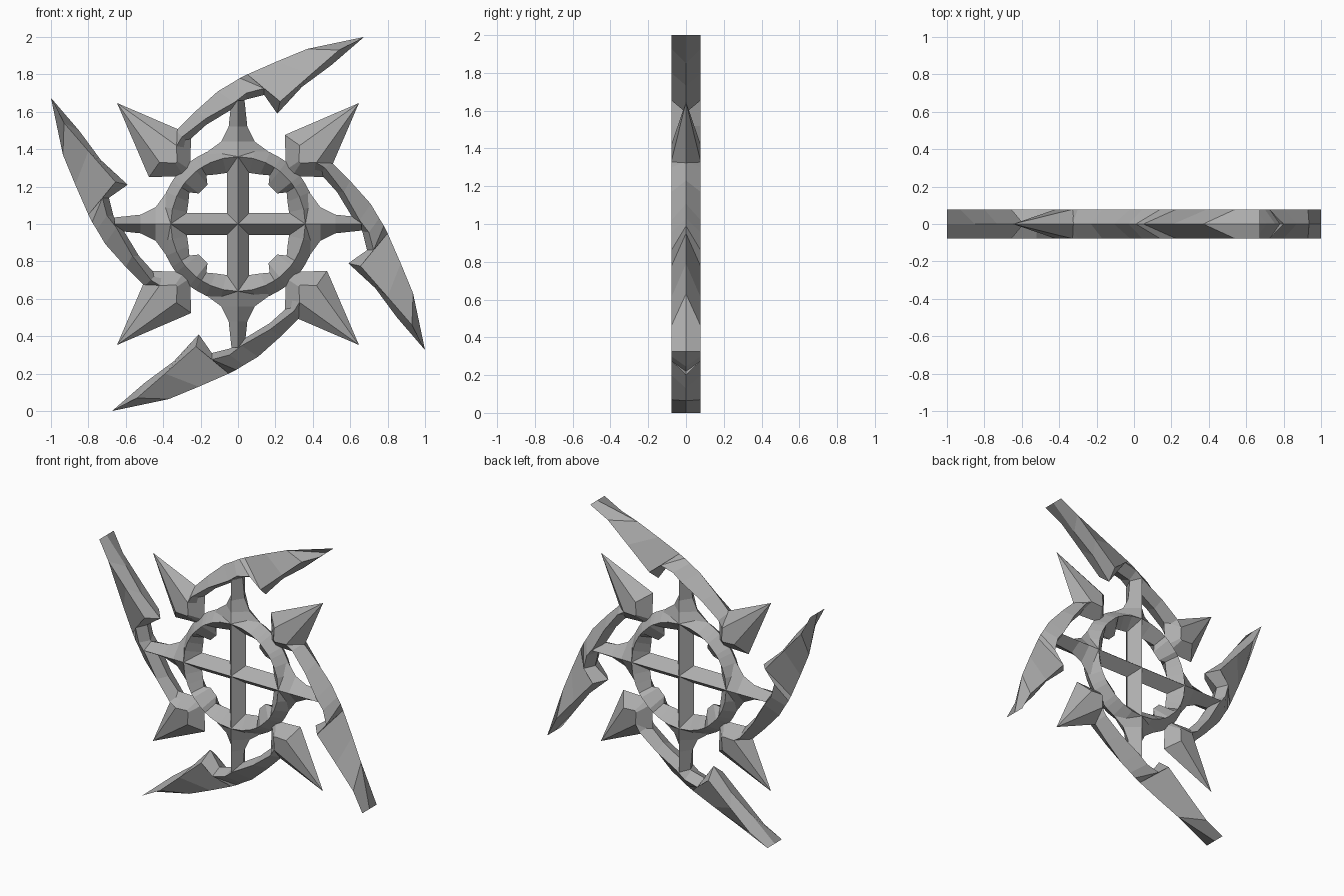
import bpy
import bmesh
from math import cos, sin, pi, radians

if "Cube" in bpy.data.objects:
    bpy.data.objects.remove(bpy.data.objects["Cube"])

DEPTH = 0.078   # half thickness at the ridges

steel = bpy.data.materials.new("grey_steel")
steel.use_nodes = True
grey = (0.42, 0.42, 0.42, 1)
steel.diffuse_color = grey
steel.node_tree.nodes["Principled BSDF"].inputs["Base Color"].default_value = grey


def place(point, y, turn):
    """Turn a flat (x, z) point about the hub and lift the hub to z = 1."""
    a = turn * pi / 2
    u, v = point
    return (u * cos(a) - v * sin(a), y, 1 + u * sin(a) + v * cos(a))


def finish(bm, name):
    bmesh.ops.remove_doubles(bm, verts=bm.verts, dist=0.0005)
    bmesh.ops.recalc_face_normals(bm, faces=bm.faces)
    mesh = bpy.data.meshes.new(name)
    bm.to_mesh(mesh)
    bm.free()
    mesh.materials.append(steel)
    obj = bpy.data.objects.new(name, mesh)
    bpy.context.collection.objects.link(obj)


def loft(name, sections, turn=0, closed=False):
    """Skin diamond sections, each given as (outer edge, ridge, inner edge)."""
    bm = bmesh.new()
    rings = []
    for outer, ridge, inner in sections:
        corners = ((outer, 0), (ridge, -DEPTH), (inner, 0), (ridge, DEPTH))
        rings.append([bm.verts.new(place(p, y, turn)) for p, y in corners])
    pairs = list(zip(rings, rings[1:]))
    if closed:
        pairs.append((rings[-1], rings[0]))
    else:
        bm.faces.new(rings[0])
        bm.faces.new(rings[-1])
    for a, b in pairs:
        for i in range(4):
            j = (i + 1) % 4
            bm.faces.new((a[i], a[j], b[j], b[i]))
    finish(bm, name)


def bevelled_plate(name, outline, crest, turn):
    """Sharp outline at mid depth rising to a smaller crest polygon."""
    bm = bmesh.new()
    rim = [bm.verts.new(place(p, 0, turn)) for p in outline]
    n = len(rim)
    for y in (-DEPTH, DEPTH):
        top = [bm.verts.new(place(p, 0 if p == outline[0] else y, turn)) for p in crest]
        bm.faces.new(top)
        for i in range(n):
            j = (i + 1) % n
            bm.faces.new((rim[i], rim[j], top[j], top[i]))
    # The tip is shared by both sides, so weld it and drop flattened faces
    bmesh.ops.remove_doubles(bm, verts=bm.verts, dist=0.0005)
    finish(bm, name)


# Curved blade with a hooked inner edge
tip = (0.674, 1.0)
blade = [
    (tip, tip, tip),
    ((0.37, 0.936), (0.54, 0.93), (0.50, 0.85)),
    ((0.21, 0.87), (0.39, 0.80), (0.342, 0.733)),
    ((0.05, 0.80), (0.225, 0.655), (0.21, 0.59)),
    ((0.01, 0.78), (0.14, 0.725), (0.14, 0.69)),
    ((-0.03, 0.755), (0.045, 0.70), (0.04, 0.665)),
    ((-0.107, 0.71), (-0.02, 0.65), (-0.03, 0.615)),
    ((-0.23, 0.60), (-0.17, 0.565), (-0.17, 0.53)),
    ((-0.33, 0.50), (-0.30, 0.465), (-0.27, 0.44)),
    ((-0.36, 0.44), (-0.34, 0.40), (-0.28, 0.36)),
]

# Diagonal spike: outline and crest both start at the tip
point = (0.647, 0.647)
spike_outline = [point, (0.25, 0.476), (0.257, 0.29), (0.29, 0.257), (0.476, 0.25)]
spike_crest = [point, (0.33, 0.42), (0.325, 0.335), (0.335, 0.325), (0.42, 0.33)]

# Flared strut between the ring and a blade: (half width, height)
strut_steps = [(0.20, 0.36), (0.09, 0.44), (0.05, 0.52), (0.035, 0.66)]
strut = [((-w, h), (0, h), (w, h)) for w, h in strut_steps]

for turn, side in enumerate(("top", "right", "bottom", "left")):
    loft("blade_" + side, blade, -turn)
    loft("strut_" + side, strut, -turn)
    bevelled_plate("spike_" + side, spike_outline, spike_crest, -turn)

# Ring: one quadrant of (angle, inner radius), with lugs on the diagonals
quadrant = [(0, 0.28), (13, 0.28), (24, 0.29), (33, 0.31), (38, 0.265),
            (52, 0.265), (57, 0.31), (66, 0.29), (77, 0.28)]
ring = []
for quarter in range(4):
    for angle, inner in quadrant:
        a = radians(angle + 90 * quarter)
        ring.append([(r * cos(a), r * sin(a)) for r in (0.42, 0.36, inner)])
loft("ring", ring, closed=True)

# Crossed diamond bars through the hub
bar = [((-0.06, h), (0, h), (0.06, h)) for h in (-0.36, 0.36)]
loft("upright_bar", bar)
loft("level_bar", bar, 1)
